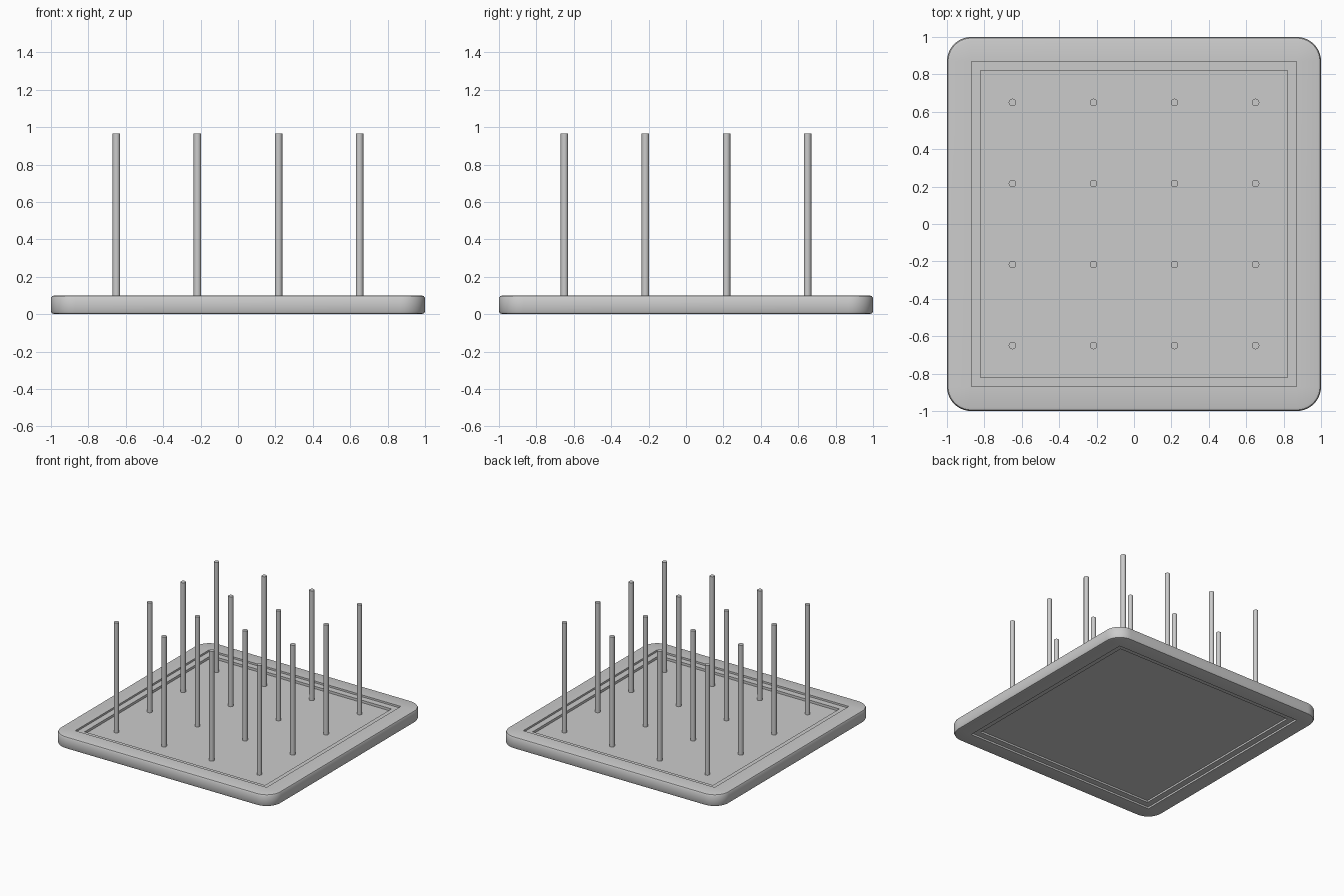
import bpy, bmesh, math

if "Cube" in bpy.data.objects:
    bpy.data.objects.remove(bpy.data.objects["Cube"])

SEG = 10  # segments per rounded corner


def ring(bm, half, radius, z):
    """Rounded square loop of vertices."""
    verts = []
    for k in range(4):
        mid = math.radians(45 + 90 * k)
        cx = math.copysign(half - radius, math.cos(mid))
        cy = math.copysign(half - radius, math.sin(mid))
        for i in range(SEG + 1):
            a = math.radians(90 * k + 90 * i / SEG)
            verts.append(bm.verts.new((cx + radius * math.cos(a),
                                       cy + radius * math.sin(a), z)))
    return verts


def finish(bm, name):
    bmesh.ops.remove_doubles(bm, verts=bm.verts, dist=1e-5)
    bmesh.ops.recalc_face_normals(bm, faces=bm.faces)
    mesh = bpy.data.meshes.new(name)
    bm.to_mesh(mesh)
    bm.free()
    ob = bpy.data.objects.new(name, mesh)
    bpy.context.collection.objects.link(ob)
    bpy.ops.object.select_all(action='DESELECT')
    ob.select_set(True)
    bpy.context.view_layer.objects.active = ob
    bpy.ops.object.shade_smooth_by_angle(angle=math.radians(30))
    return ob


# Base board: softened rim, stepped recess above and below (half size, radius, z)
lower = [(0.82, 0, 0.03), (0.82, 0, 0.015), (0.87, 0, 0.015), (0.87, 0, 0.0),
         (0.98, 0.11, 0.0), (0.994, 0.124, 0.004), (1.0, 0.13, 0.015)]
upper = [(h, r, 0.1 - z) for h, r, z in reversed(lower)]
upper[-1] = (0.82, 0, 0.065)

bm = bmesh.new()
rings = [ring(bm, *p) for p in lower + upper]
for a, b in zip(rings, rings[1:]):
    n = len(a)
    for i in range(n):
        j = (i + 1) % n
        bm.faces.new((a[i], a[j], b[j], b[i]))
bm.faces.new(rings[0])
bm.faces.new(rings[-1])
finish(bm, "base_board")

# Pegs: 4 x 4 grid standing in the recess
PEG_BOTTOM, PEG_TOP, PEG_R = 0.05, 0.967, 0.02
for row in range(4):
    for col in range(4):
        bm = bmesh.new()
        bmesh.ops.create_cone(bm, cap_ends=True, segments=24,
                              radius1=PEG_R, radius2=PEG_R,
                              depth=PEG_TOP - PEG_BOTTOM)
        peg = finish(bm, f"peg_{row}_{col}")
        peg.location = (-0.65 + col * 1.3 / 3, -0.65 + row * 1.3 / 3,
                        (PEG_TOP + PEG_BOTTOM) / 2)
